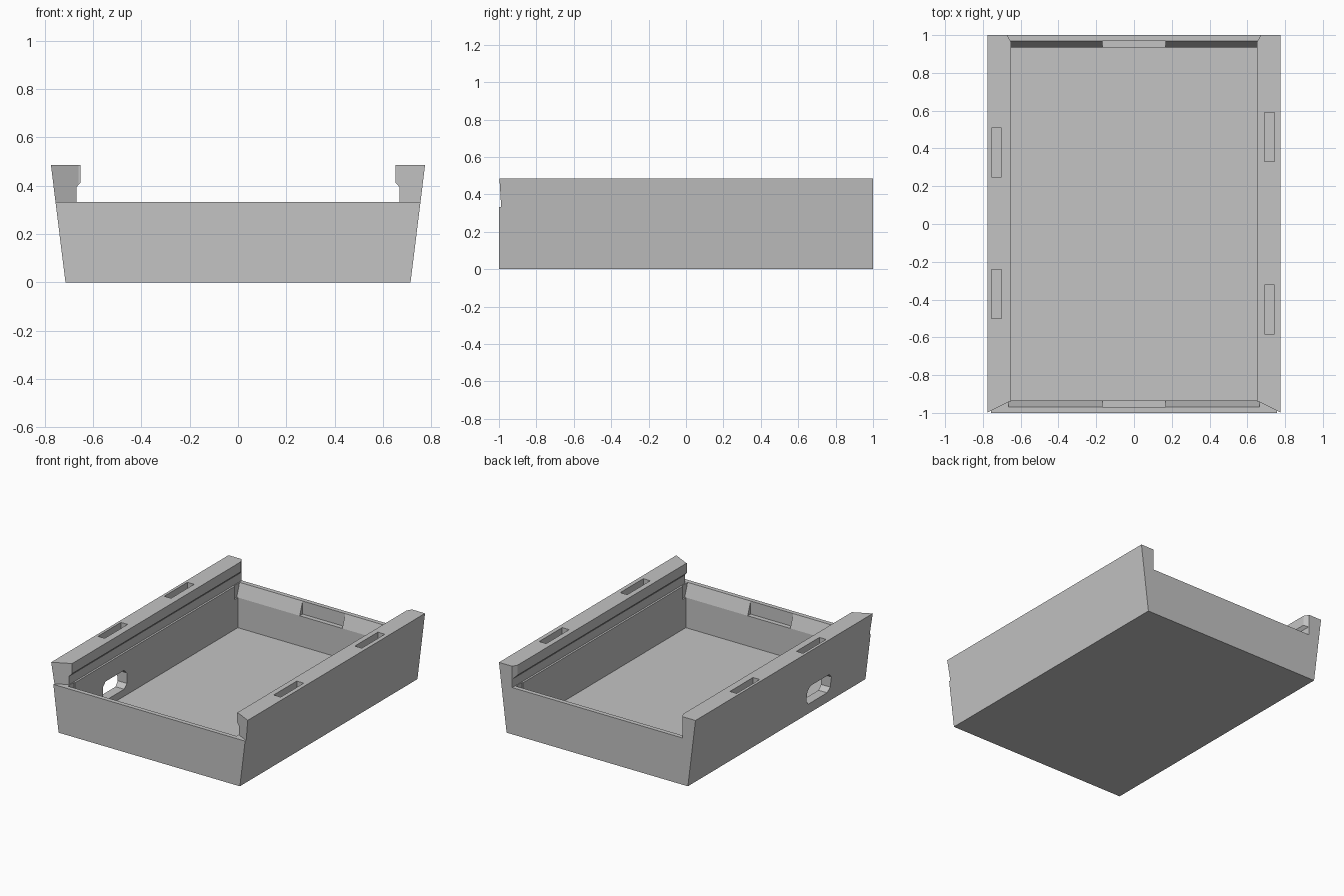
import bpy
import bmesh
from mathutils import Vector

cube = bpy.data.objects.get("Cube")
if cube:
    bpy.data.objects.remove(cube, do_unlink=True)

grey = bpy.data.materials.new("plain grey")
grey.use_nodes = True
colour = (0.55, 0.55, 0.55, 1)
grey.diffuse_color = colour
grey.node_tree.nodes["Principled BSDF"].inputs["Base Color"].default_value = colour


def prism(name, outline, axis, start, end):
    """Extrude a 2D outline along one axis; the outline uses the other two in order."""
    bm = bmesh.new()
    verts = []
    for u, v in outline:
        co = [u, v]
        co.insert(axis, start)
        verts.append(bm.verts.new(co))
    face = bm.faces.new(verts)
    moved = bmesh.ops.extrude_face_region(bm, geom=[face])["geom"]
    step = Vector((0, 0, 0))
    step[axis] = end - start
    bmesh.ops.translate(bm, vec=step, verts=[g for g in moved if isinstance(g, bmesh.types.BMVert)])
    bmesh.ops.recalc_face_normals(bm, faces=bm.faces)
    mesh = bpy.data.meshes.new(name)
    bm.to_mesh(mesh)
    bm.free()
    mesh.materials.append(grey)
    obj = bpy.data.objects.new(name, mesh)
    bpy.context.collection.objects.link(obj)
    return obj


def box(name, x0, x1, y0, y1, z0, z1):
    return prism(name, [(x0, y0), (x1, y0), (x1, y1), (x0, y1)], 2, z0, z1)


def mirrored(half):
    """Close a half outline by mirroring it across the first coordinate."""
    return half + [(-u, v) for u, v in reversed(half)]


X, Y, Z = range(3)
RIM, TOP, FLOOR, LEDGE = 0.333, 0.485, 0.025, 0.24

# Tapered outer body
tray = prism("tray_body", mirrored([(0.715, 0), (0.775, TOP)]), Y, -1, 1)

cutters = [
    # Main cavity
    box("cavity_cutter", -0.656, 0.656, -0.935, 0.935, FLOOR, 0.37),
    # Lid channel with overhanging lips
    prism("lid_channel_cutter",
          mirrored([(0.67, RIM), (0.67, 0.393), (0.652, 0.414), (0.652, 0.6)]), Y, -1.1, 1.1),
    # Mitred front ends of the rails
    prism("front_mitre_cutter", mirrored([(0.8, -1.01), (0.66, -0.94)]), Z, RIM, 0.6),
    # Shallow chamfers at the back ends of the lips
    prism("back_chamfer_cutter", mirrored([(0.678, 1.01), (0.652, 0.965)]), Z, RIM, 0.6),
]

# Bevelled inner edges and centre catches on both end walls
for side, s in (("front", -1), ("back", 1)):
    slope = [(0.9 * s, LEDGE), (0.935 * s, LEDGE), (0.968 * s, RIM), (0.968 * s, 0.38), (0.9 * s, 0.38)]
    cutters.append(prism(side + "_bevel_cutter", slope, X, -0.665, 0.665))
    y0, y1 = sorted((0.9 * s, 0.968 * s))
    cutters.append(box(side + "_catch_cutter", -0.168, 0.168, y0, y1, LEDGE, 0.38))

# Slots in the rail tops
for x0, x1, centres in ((-0.755, -0.702, (-0.37, 0.378)), (0.69, 0.745, (-0.453, 0.46))):
    for y in centres:
        cutters.append(box("rail_slot_cutter", x0, x1, y - 0.13, y + 0.13, TOP - 0.06, 0.6))

# Side port with clipped corners
y0, y1, z0, z1, c = -0.585, -0.315, 0.075, 0.21, 0.03
port = [(y0 + c, z0), (y1 - c, z0), (y1, z0 + c), (y1, z1 - c),
        (y1 - c, z1), (y0 + c, z1), (y0, z1 - c), (y0, z0 + c)]
cutters.append(prism("side_port_cutter", port, X, -0.9, -0.6))

# Carve the body
bpy.context.view_layer.objects.active = tray
for cutter in cutters:
    cutter.hide_render = True
    mod = tray.modifiers.new("carve", "BOOLEAN")
    mod.operation = "DIFFERENCE"
    mod.solver = "EXACT"
    mod.object = cutter
    bpy.ops.object.modifier_apply(modifier=mod.name)
    bpy.data.objects.remove(cutter, do_unlink=True)
